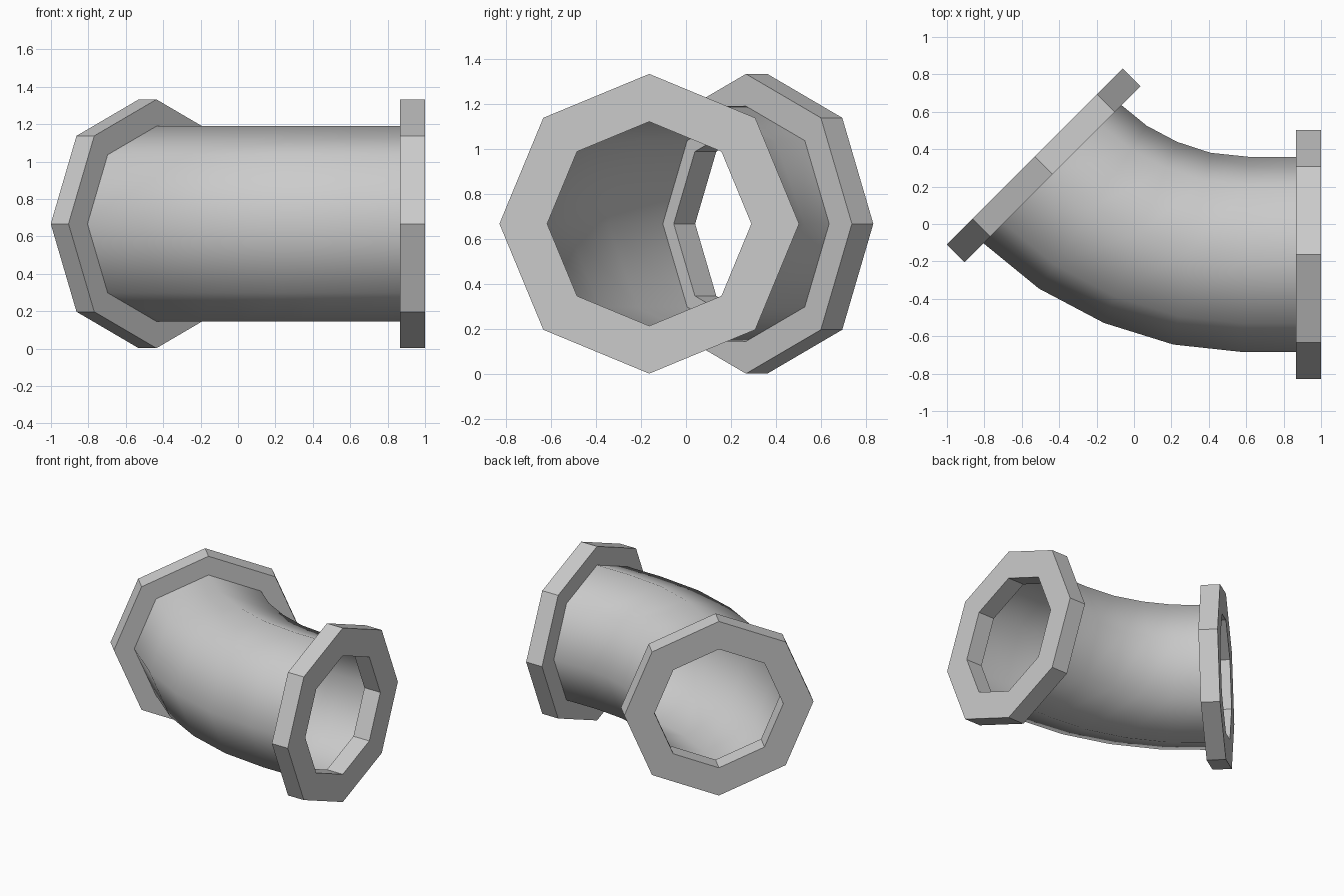
import bpy, bmesh
from math import cos, sin, pi, radians
from mathutils import Vector

if "Cube" in bpy.data.objects:
    bpy.data.objects.remove(bpy.data.objects["Cube"])

SIDES = 8
Z = 0.667          # height of the pipe axis
PIPE_R = 0.522
FLANGE_R = 0.665
HOLE_R = 0.453


def ring(bm, x, y, angle, r):
    """Octagon in a vertical plane, its horizontal axis turned by angle in xy."""
    side = Vector((sin(angle), cos(angle), 0))
    c = Vector((x, y, Z))
    return [bm.verts.new(c + side * r * cos(2 * pi * i / SIDES)
                         + Vector((0, 0, r * sin(2 * pi * i / SIDES))))
            for i in range(SIDES)]


def loft(name, rings, closed=False, smooth=False):
    bm = bmesh.new()
    rs = [ring(bm, *r) for r in rings]
    pairs = list(zip(rs, rs[1:])) + ([(rs[-1], rs[0])] if closed else [])
    for a, b in pairs:
        for i in range(SIDES):
            j = (i + 1) % SIDES
            f = bm.faces.new((a[i], a[j], b[j], b[i]))
            f.smooth = smooth
    bmesh.ops.recalc_face_normals(bm, faces=bm.faces)
    me = bpy.data.meshes.new(name)
    bm.to_mesh(me)
    bm.free()
    ob = bpy.data.objects.new(name, me)
    bpy.context.collection.objects.link(ob)
    return ob


def flange(name, inner, outer, angle):
    return loft(name, [(*inner, angle, HOLE_R), (*inner, angle, FLANGE_R),
                       (*outer, angle, FLANGE_R), (*outer, angle, HOLE_R)],
                closed=True)


# thin-walled bent pipe: straight run, then a 45 degree elbow
loft("elbow_pipe", [
    (0.866, -0.163, 0, PIPE_R),
    (0.600, -0.163, radians(2), PIPE_R),
    (0.310, -0.132, radians(11), PIPE_R),
    (0.035, -0.045, radians(22), PIPE_R),
    (-0.220, 0.090, radians(33.5), PIPE_R),
    (-0.438, 0.268, radians(45), PIPE_R)], smooth=True)

# octagonal end collars
flange("straight_end_flange", (0.866, -0.163), (1.0, -0.163), 0)
flange("angled_end_flange", (-0.436, 0.266), (-0.531, 0.361), radians(45))
